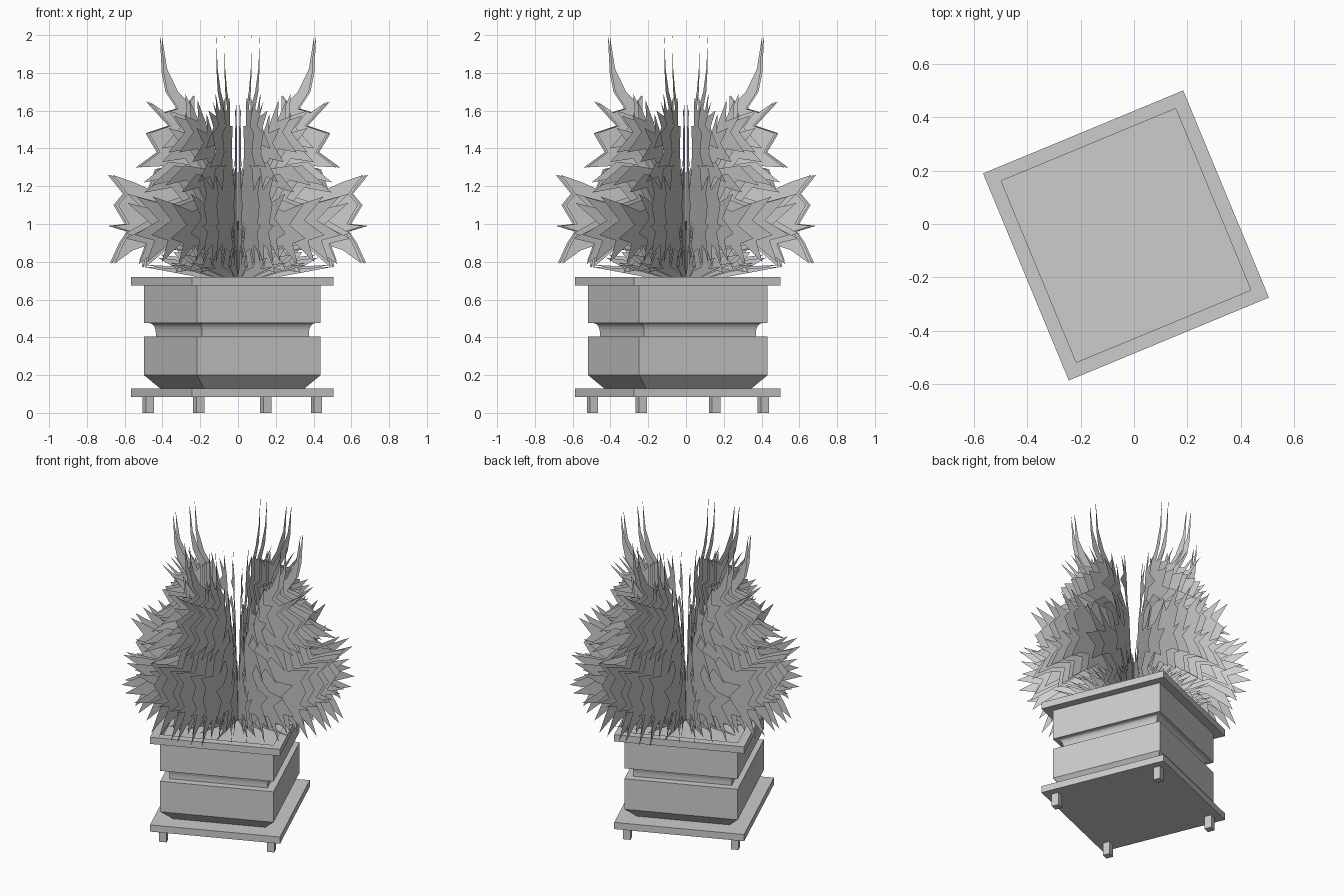
import bpy
import bmesh
from math import cos, sin, radians
from mathutils import Matrix

default_cube = bpy.data.objects.get("Cube")
if default_cube:
    bpy.data.objects.remove(default_cube)

# One plain material for the whole model
grey = bpy.data.materials.new("pale_grey")
grey.use_nodes = True
colour = (0.604, 0.604, 0.604, 1)
grey.diffuse_color = colour
grey.node_tree.nodes["Principled BSDF"].inputs["Base Color"].default_value = colour

# The planter is turned and slightly off centre
PLANTER = Matrix.Translation((-0.03, -0.043, 0)) @ Matrix.Rotation(radians(22.5), 4, "Z")
HALF_WIDTH, HALF_DEPTH = 0.406, 0.42


def finish(name, bm, matrix=None):
    """Turn a bmesh into a named, coloured object."""
    if matrix:
        bm.transform(matrix)
    mesh = bpy.data.meshes.new(name)
    bm.to_mesh(mesh)
    bm.free()
    mesh.materials.append(grey)
    obj = bpy.data.objects.new(name, mesh)
    bpy.context.collection.objects.link(obj)
    return obj


def square_profile(name, profile, closed=False):
    """Sweep (inset, height) points around the rectangular planter."""
    bm = bmesh.new()
    rings = []
    for inset, z in profile:
        w, d = HALF_WIDTH - inset, HALF_DEPTH - inset
        corners = ((-w, -d), (w, -d), (w, d), (-w, d))
        rings.append([bm.verts.new((x, y, z)) for x, y in corners])
    pairs = list(zip(rings, rings[1:]))
    if closed:
        pairs.append((rings[-1], rings[0]))
    else:
        bm.faces.new(rings[0])
        bm.faces.new(rings[-1])
    for low, high in pairs:
        for i in range(4):
            j = (i + 1) % 4
            bm.faces.new((low[i], low[j], high[j], high[i]))
    bmesh.ops.recalc_face_normals(bm, faces=bm.faces)
    return finish(name, bm, PLANTER)


# Feet under the corners
for side, sx in (("right", -1), ("left", 1)):
    for end, sy in (("front", -1), ("back", 1)):
        bm = bmesh.new()
        place = Matrix.Translation((sx * 0.337, sy * 0.35, 0.045))
        size = Matrix.Diagonal((0.046, 0.046, 0.09, 1))
        bmesh.ops.create_cube(bm, size=1, matrix=place @ size)
        finish(f"{end}_{side}_foot", bm, PLANTER)

# Base plate, body with a coved groove, and open rim
square_profile("base_plate", [(0, 0.085), (0, 0.13)])
WALL = 0.052
cove = [(WALL + 0.022 + 0.026 * sin(t), 0.475 - 0.05 * (1 - cos(t)))
        for t in (radians(a) for a in range(90, -1, -18))]
square_profile("planter_body", [
    (WALL + 0.065, 0.13), (WALL, 0.2), (WALL, 0.405), (WALL + 0.048, 0.405),
    *cove, (WALL, 0.475), (WALL, 0.675)])
square_profile("planter_rim", [(0, 0.675), (0, 0.72), (WALL, 0.72), (WALL, 0.675)], closed=True)

# Ragged leaf outlines as (distance from centre, height)
outer_edge = [
    (0, 0.68), (0.14, 0.75), (0.3, 0.77), (0.24, 0.85), (0.39, 0.87), (0.51, 0.77),
    (0.49, 0.89), (0.58, 0.86), (0.68, 0.79), (0.63, 0.9), (0.59, 0.96), (0.69, 0.99),
    (0.6, 1), (0.66, 1.1), (0.61, 1.16), (0.69, 1.26), (0.57, 1.22), (0.48, 1.18),
    (0.44, 1.29), (0.35, 1.31), (0.54, 1.3), (0.43, 1.38), (0.49, 1.48), (0.37, 1.52),
    (0.49, 1.65), (0.4, 1.59), (0.33, 1.61)]
tall_tip = [(0.39, 1.7), (0.41, 1.8), (0.42, 2), (0.39, 1.82), (0.33, 1.7), (0.27, 1.64)]
short_tip = [(0.33, 1.69), (0.28, 1.6)]
inner_edge = [
    (0.24, 1.68), (0.24, 1.52), (0.16, 1.52), (0.19, 1.4), (0.15, 1.25),
    (0.08, 1.3), (0.1, 1.1), (0.03, 0.95)]
broken_edge = [
    (0, 0.68), (0.2, 0.78), (0.38, 0.75), (0.3, 0.87), (0.44, 0.91), (0.6, 0.8),
    (0.55, 0.92), (0.68, 0.95), (0.52, 1.03), (0.67, 1.16), (0.46, 1.11), (0.32, 1.15),
    (0.4, 1.25), (0.57, 1.22), (0.42, 1.33), (0.24, 1.31), (0.32, 1.42), (0.46, 1.4),
    (0.35, 1.51), (0.42, 1.6), (0.31, 1.57), (0.32, 1.69), (0.25, 1.56), (0.22, 1.4),
    (0.16, 1.32), (0.12, 1.14), (0.04, 0.95)]

# Low spray of pointed fronds, made as a zigzag fan
low_spray = [(0, 0.68)]
for k in range(9):
    lift = radians(12 + 9 * k)
    for reach, turn in ((0.5 - 0.06 * (k % 3), 0), (0.33, 0.08)):
        low_spray.append((reach * cos(lift + turn), 0.68 + reach * sin(lift + turn)))


def leaf_group(name, outline, placements):
    """Stand flat leaf sheets, mirrored in every quadrant, at (angle, reach, growth)."""
    bm = bmesh.new()
    for quarter in range(4):
        for angle, reach, growth in placements:
            for turn in (angle, 90 - angle):
                a = radians(turn + 90 * quarter)
                bm.faces.new([
                    bm.verts.new((r * reach * cos(a), r * reach * sin(a),
                                  0.68 + (z - 0.68) * growth))
                    for r, z in outline])
    bm.normal_update()
    bmesh.ops.triangulate(bm, faces=bm.faces)
    return finish(name, bm)


leaf_group("tall_leaves", outer_edge + tall_tip + inner_edge, [(10, 1, 1), (16, 1, 1)])
leaf_group("short_leaves", outer_edge + short_tip + inner_edge, [(2, 1, 1)])
leaf_group("broken_leaves", broken_edge, [(23, 0.95, 1), (31, 1.02, 0.9), (40, 1.05, 0.97)])
leaf_group("low_fronds", low_spray, [(6, 1, 1), (20, 1.1, 0.9), (35, 0.9, 1.1), (42, 1, 1)])
